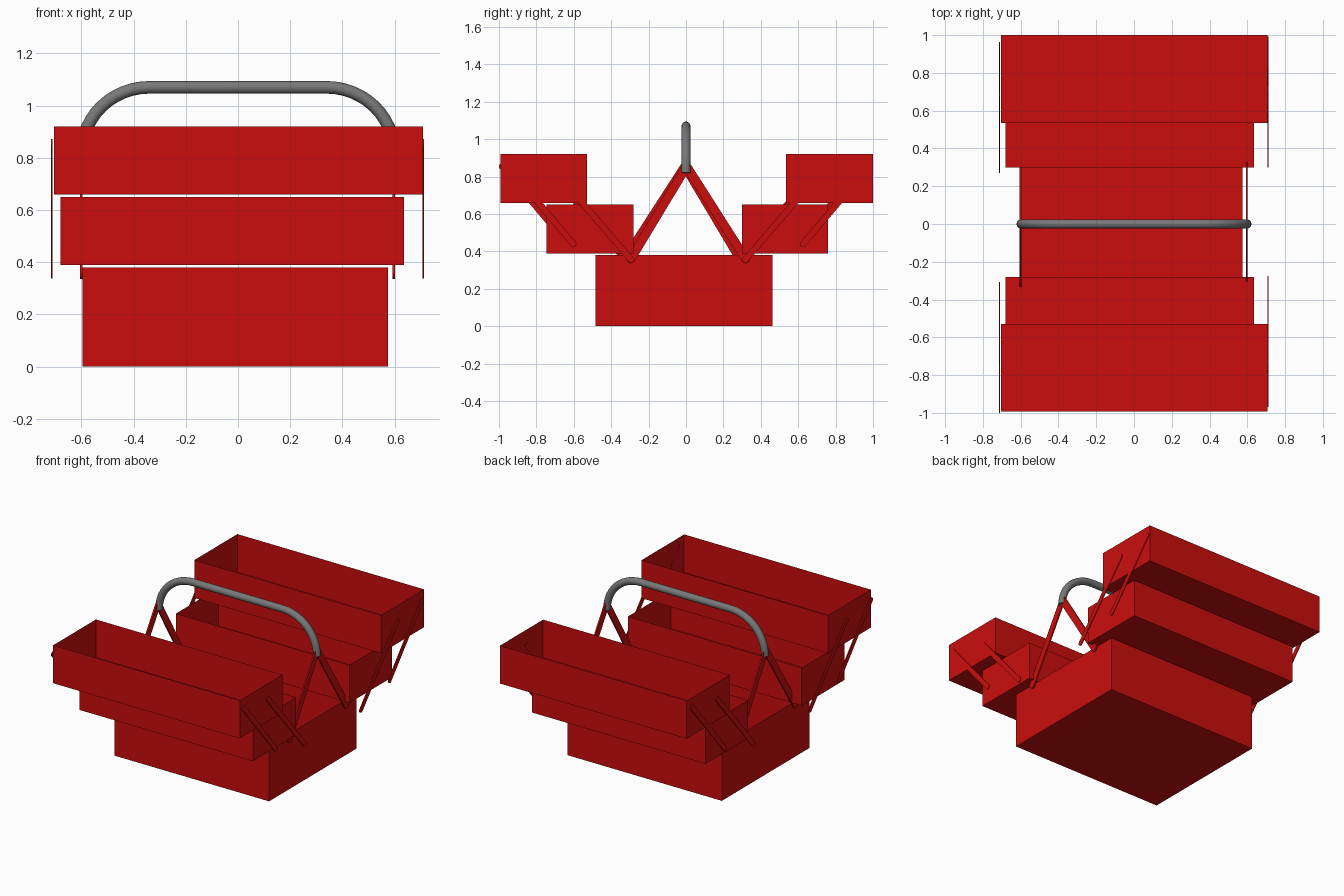
import bpy, bmesh, math
from mathutils import Vector

cube = bpy.data.objects.get("Cube")
if cube:
    bpy.data.objects.remove(cube, do_unlink=True)


def material(name, rgb):
    m = bpy.data.materials.new(name)
    m.use_nodes = True
    m.diffuse_color = (*rgb, 1)
    m.node_tree.nodes["Principled BSDF"].inputs["Base Color"].default_value = (*rgb, 1)
    return m


RED = material("red_paint", (0.6, 0.004, 0.004))
GREY = material("grey_steel", (0.19, 0.19, 0.19))


def finish(name, bm, mat):
    bmesh.ops.recalc_face_normals(bm, faces=bm.faces)
    mesh = bpy.data.meshes.new(name)
    bm.to_mesh(mesh)
    bm.free()
    mesh.materials.append(mat)
    obj = bpy.data.objects.new(name, mesh)
    bpy.context.collection.objects.link(obj)
    return obj


def open_box(name, x, y, z):
    """Thin sheet-metal box without a lid."""
    bm = bmesh.new()
    bmesh.ops.create_cube(bm, size=1)
    for v in bm.verts:
        v.co = [lim[1] if c > 0 else lim[0] for c, lim in zip(v.co, (x, y, z))]
    bm.normal_update()
    lid = [f for f in bm.faces if f.normal.z > 0.9]
    bmesh.ops.delete(bm, geom=lid, context='FACES_ONLY')
    finish(name, bm, RED)


def strap(name, x, start, end, radius, thick):
    """Flat bar with round ends, lying in the side plane at x."""
    a, b = Vector(start), Vector(end)
    heading = math.atan2(b.y - a.y, b.x - a.x)
    outline = []
    for centre, base in ((b, heading - math.pi / 2), (a, heading + math.pi / 2)):
        for i in range(9):
            t = base + math.pi * i / 8
            outline.append((centre.x + radius * math.cos(t), centre.y + radius * math.sin(t)))
    bm = bmesh.new()
    face = bm.faces.new([bm.verts.new((x - thick / 2, y, z)) for y, z in outline])
    ext = bmesh.ops.extrude_face_region(bm, geom=[face], use_keep_orig=True)
    verts = [g for g in ext["geom"] if isinstance(g, bmesh.types.BMVert)]
    bmesh.ops.translate(bm, verts=verts, vec=(thick, 0, 0))
    finish(name, bm, RED)


# Base box and the two tiers of trays
open_box("base_box", (-0.595, 0.575), (-0.485, 0.462), (0, 0.38))
open_box("front_middle_tray", (-0.68, 0.635), (-0.745, -0.28), (0.39, 0.65))
open_box("back_middle_tray", (-0.68, 0.635), (0.3, 0.76), (0.39, 0.65))
open_box("front_top_tray", (-0.705, 0.708), (-0.992, -0.53), (0.66, 0.92))
open_box("back_top_tray", (-0.705, 0.708), (0.535, 1.0), (0.66, 0.92))

# Hinge straps: each side is slightly offset along y
for side, x_out, x_in, shift in (("left", 0.71, 0.597, 0.012), ("right", -0.713, -0.601, -0.018)):
    for end, s in (("front", -1), ("back", 1)):
        strap(f"{side}_{end}_outer_strap", x_out,
              (s * 0.965 + shift, 0.855), (s * 0.615 + shift, 0.44), 0.017, 0.006)
        strap(f"{side}_{end}_inner_strap", x_out,
              (s * 0.70 + shift, 0.815), (s * 0.305 + shift, 0.355), 0.017, 0.006)
        strap(f"{side}_{end}_handle_arm", x_in,
              (shift * 0.3, 0.855), (s * 0.307 + shift, 0.36), 0.024, 0.01)

# Bent tube handle
path = []
for i in range(13):
    t = math.pi / 2 * i / 12
    path.append((0.34 + 0.258 * math.cos(t), 0.82 + 0.25 * math.sin(t)))
path += [(-x, z) for x, z in reversed(path)]
SIDES = 16
bm = bmesh.new()
rings = []
for i, (x, z) in enumerate(path):
    p, q = path[max(i - 1, 0)], path[min(i + 1, len(path) - 1)]
    tangent = Vector((q[0] - p[0], 0, q[1] - p[1])).normalized()
    normal = tangent.cross(Vector((0, 1, 0)))
    ring = []
    for k in range(SIDES):
        t = 2 * math.pi * k / SIDES
        offset = normal * math.cos(t) + Vector((0, 1, 0)) * math.sin(t)
        ring.append(bm.verts.new(Vector((x, 0, z)) + offset * 0.024))
    rings.append(ring)
for r0, r1 in zip(rings, rings[1:]):
    for k in range(SIDES):
        n = (k + 1) % SIDES
        bm.faces.new((r0[k], r0[n], r1[n], r1[k]))
bm.faces.new(rings[0])
bm.faces.new(rings[-1])
handle = finish("handle", bm, GREY)
bpy.ops.object.select_all(action='DESELECT')
handle.select_set(True)
bpy.context.view_layer.objects.active = handle
bpy.ops.object.shade_smooth_by_angle(angle=math.radians(40))
